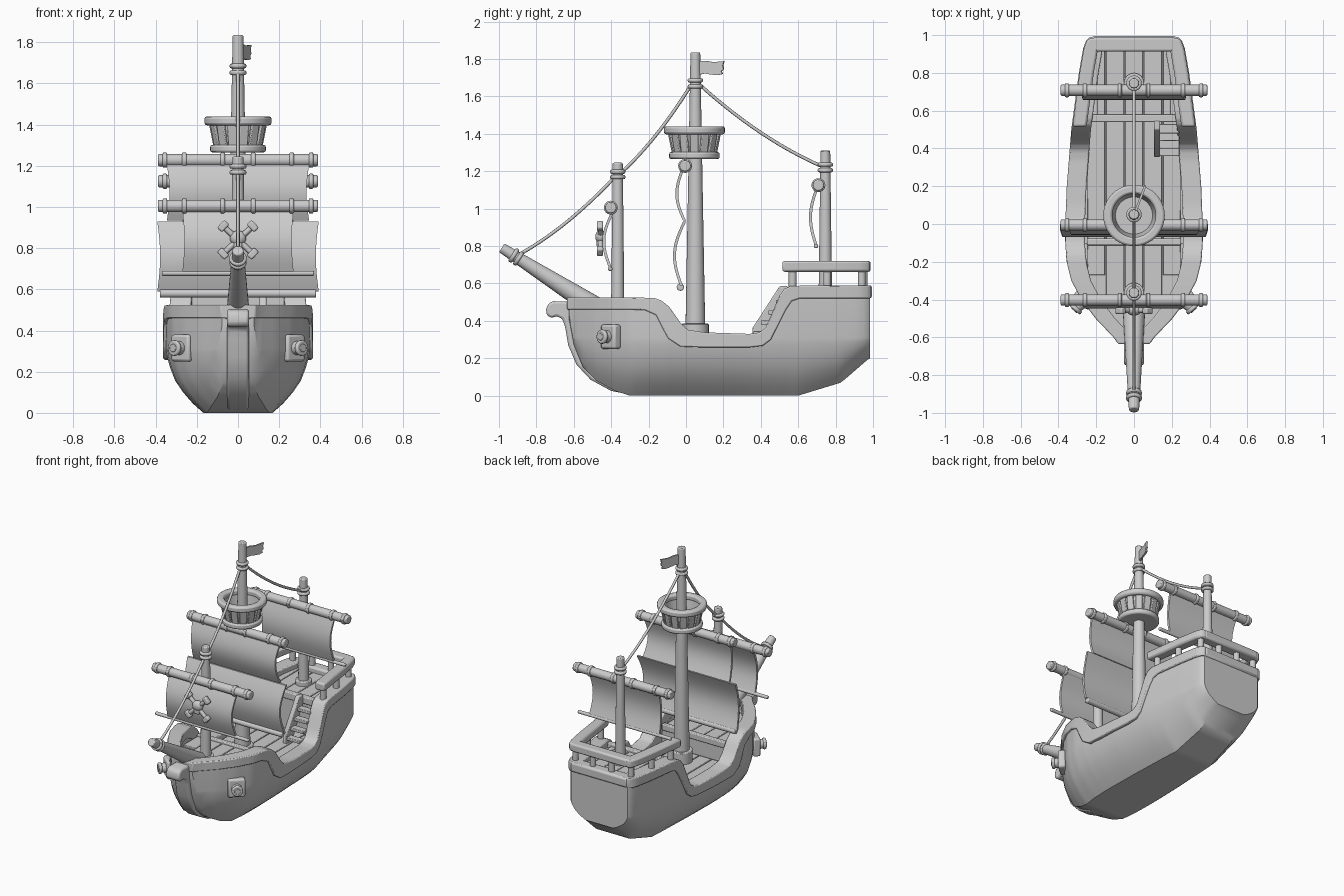
import bpy, bmesh, math
from mathutils import Vector, Matrix

if "Cube" in bpy.data.objects:
    bpy.data.objects.remove(bpy.data.objects["Cube"])


def lerp_table(tab, t):
    if t <= tab[0][0]:
        return tab[0][1]
    for (a, va), (b, vb) in zip(tab, tab[1:]):
        if t <= b:
            return va + (vb - va) * (t - a) / (b - a)
    return tab[-1][1]


def make(name, bm, bevel=0.0, mirror=False, angle=35, segs=2):
    bmesh.ops.recalc_face_normals(bm, faces=bm.faces)
    me = bpy.data.meshes.new(name)
    bm.to_mesh(me)
    bm.free()
    ob = bpy.data.objects.new(name, me)
    bpy.context.collection.objects.link(ob)
    bpy.ops.object.select_all(action='DESELECT')
    ob.select_set(True)
    bpy.context.view_layer.objects.active = ob
    bpy.ops.object.shade_smooth_by_angle(angle=math.radians(angle))
    if mirror:
        ob.modifiers.new("mirror", 'MIRROR')
    if bevel:
        m = ob.modifiers.new("bevel", 'BEVEL')
        m.width, m.segments, m.limit_method = bevel, segs, 'ANGLE'
        m.angle_limit = math.radians(40)
    return ob


def loft(name, rings, cap=True, **kw):
    bm = bmesh.new()
    vs = [[bm.verts.new(p) for p in r] for r in rings]
    n = len(rings[0])
    for a, b in zip(vs, vs[1:]):
        for i in range(n):
            bm.faces.new((a[i], a[(i + 1) % n], b[(i + 1) % n], b[i]))
    if cap:
        bm.faces.new(vs[0])
        bm.faces.new(vs[-1])
    return make(name, bm, **kw)


def prism(name, pts, x0, x1, **kw):
    return loft(name, [[(x, y, z) for y, z in pts] for x in (x0, x1)], **kw)


def box(name, c, s, rot=None, bevel=0.006, **kw):
    bm = bmesh.new()
    m = Matrix.Translation(c) @ (rot or Matrix()) @ Matrix.Diagonal((*s, 1))
    bmesh.ops.create_cube(bm, size=1, matrix=m)
    return make(name, bm, bevel, **kw)


def rod(name, a, b, r1, r2=None, n=24, bevel=0.006, **kw):
    a, b = Vector(a), Vector(b)
    d = b - a
    m = Matrix.Translation((a + b) / 2) @ d.to_track_quat('Z', 'Y').to_matrix().to_4x4()
    bm = bmesh.new()
    bmesh.ops.create_cone(bm, cap_ends=True, segments=n, radius1=r1,
                          radius2=r1 if r2 is None else r2, depth=d.length, matrix=m)
    return make(name, bm, bevel, **kw)


def lathe(name, prof, y, n=40, **kw):
    rings = [[(r * math.cos(k * math.tau / n), y + r * math.sin(k * math.tau / n), z)
              for r, z in prof] for k in range(n + 1)]
    ob = loft(name, rings, cap=False, **kw)
    bm = bmesh.new()
    bm.from_mesh(ob.data)
    bmesh.ops.remove_doubles(bm, verts=bm.verts, dist=1e-5)
    bm.to_mesh(ob.data)
    bm.free()
    return ob


# Hull shape tables: half width, keel height and rim edges along y
WIDTH = [(-.635, .07), (-.6, .095), (-.5, .19), (-.4, .265), (-.3, .318), (-.2, .343), (-.1, .35),
         (0, .35), (.2, .342), (.5, .318), (.8, .278), (.93, .255), (.97, .24), (.995, .215)]
KEEL = [(-.62, .40), (-.6, .27), (-.55, .15), (-.48, .08), (-.38, .025), (-.3, 0),
        (.6, 0), (.83, .07), (.98, .2)]
RIM = [(-.635, .525, -.635, .46), (-.3, .525, -.3, .46), (-.17, .522, -.22, .457),
       (-.13, .507, -.16, .43), (-.09, .475, -.125, .36), (-.03, .39, -.095, .305), (.01, .352, -.03, .262),
       (.1, .338, .08, .258), (.34, .33, .34, .258), (.39, .337, .41, .266), (.425, .362, .455, .30),
       (.5, .535, .535, .46), (.525, .57, .565, .505), (.56, .587, .61, .52), (.97, .59, .97, .52),
       (.99, .59, .99, .52)]
half_w = lambda y: lerp_table(WIDTH, y)
MID = [((a + c) / 2, (b + d) / 2) for a, b, c, d in RIM]
deck_z = lambda y: .42 if y < -.1 else (.29 if y < .555 else .54)


def section(y):
    w, zb, top = half_w(y), lerp_table(KEEL, y), lerp_table(MID, y)
    zr = max(.31, zb + .03)
    wi, dz = max(w - .085, .01), min(deck_z(y), top + .02)
    h = [(0, zb)] + [(w * f, zb + (zr - zb) * g) for f, g in
                     ((.48, 0), (.63, .15), (.76, .32), (.87, .5), (.94, .7), (.985, .88), (1, 1))]
    h += [(w, top), (wi, top), (wi, dz), (0, dz)]
    return [(x, y, z) for x, z in h] + [(-x, y, z) for x, z in h[-2:0:-1]]


ys = [-.625 + i * .025 for i in range(64)] + [-.1005, -.0995, .5545, .5555, .97, .985]
loft("hull", [section(y) for y in sorted(ys)], angle=30)

# Rim band along the sheer line, closed across the stern
rim = []
for p, q in zip(RIM, RIM[1:]):
    k = 10 if q[0] - p[0] > .2 else 3
    rim += [[a + (b - a) * i / k for a, b in zip(p, q)] for i in range(k)]
rim.append(RIM[-1])
loft("rim_band", [[(half_w(a) + .014, a, b), (half_w(c) + .014, c, d),
                   (max(half_w(c) - .09, .002), c, d), (max(half_w(a) - .09, .002), a, b)]
                  for a, b, c, d in rim], bevel=.014, mirror=True)
box("stern_rim", (0, .955, .555), (.45, .08, .07), bevel=.014)
box("bow_rim", (0, -.605, .49), (.14, .06, .07), bevel=.014)

# Stem with scroll
prism("stem", [(-.58, .5), (-.71, .505), (-.738, .49), (-.748, .46), (-.745, .43), (-.72, .415), (-.69, .425),
               (-.66, .41), (-.645, .36), (-.63, .27), (-.585, .165), (-.51, .085), (-.4, .025),
               (-.27, 0), (-.3, .06), (-.5, .2), (-.55, .4)], -.053, .053, bevel=.012)

# Deck planks
for i in range(-2, 3):
    x = i * .1
    for part, y0, y1, z in (("fore", (-.55, -.43, -.27)[abs(i)], -.09, .42),
                            ("main", -.08, .55, .29), ("aft", .56, .92, .54)):
        w = .094 if part != "aft" or abs(i) < 2 else .04
        box(f"{part}_plank", (x - math.copysign(.027, i) * (w < .09), (y0 + y1) / 2, z),
            (w, y1 - y0, .024), bevel=.004)
box("aft_deck_beam", (0, .56, .545), (.46, .04, .05))
box("fore_deck_beam", (0, -.095, .425), (.5, .035, .045))

# Stairs to the aft deck
for i in range(4):
    box("stair_step", (.185, .385 + i * .04, .335 + i * .055), (.11, .05, .022), bevel=.004)
prism("stair_stringer", [(.355, .29), (.355, .36), (.5, .585), (.545, .585), (.545, .52), (.42, .29)],
      .105, .138, bevel=.006)

# Stern rail with posts
loft("rail_side", [[(half_w(y) + a, y, z) for a, z in ((.01, .72), (.01, .662), (-.065, .662), (-.065, .72))]
                   for y in (.515, .65, .8, .93, .97, .985)], bevel=.012, mirror=True)
box("rail_back", (0, .95, .691), (.44, .075, .058), bevel=.012)
for y in (.57, .755, .94):
    x = half_w(y) - .03
    for s in (-1, 1):
        rod("rail_post", (s * x, y, .57), (s * x, y, .68), .021, n=16)
for x in (-.075, .075):
    rod("rail_post", (x, .95, .57), (x, .95, .68), .021, n=16)

# Masts: y, foot, top, radii, band heights
for name, y, z0, z1, r0, r1, bands in (("fore", -.365, .42, 1.245, .036, .027, (1.168, 1.197)),
                                       ("main", .05, .29, 1.835, .054, .026, (1.652, 1.685)),
                                       ("mizzen", .745, .54, 1.31, .036, .026, (1.205, 1.235))):
    rod(name + "_mast", (0, y, z0), (0, y, z1), r0, r1)
    rod(name + "_mast_foot", (0, y, z0), (0, y, z0 + (.095 if name == "main" else .045)), r0 + .018)
    for z in bands:
        rod(name + "_mast_band", (0, y, z - .011), (0, y, z + .011), .041, bevel=.008)

# Bowsprit
tip, root = Vector((0, -.985, .79)), Vector((0, -.45, .45))
rod("bowsprit", root, tip, .06, .027)
d = (root - tip).normalized()
for t in (.075, .105):
    rod("bowsprit_band", tip + d * (t - .01), tip + d * (t + .012), .042, bevel=.007)

# Yards with bands, and thin lower spars
for name, y, z, (by, bz, br, bx) in (("fore", -.402, 1.005, (-.405, .678, .012, .37)),
                                     ("main", -.005, 1.228, (-.03, .58, .02, .38)),
                                     ("mizzen", .708, 1.125, (.695, .8, .012, .37))):
    rod(name + "_yard", (-.388, y, z), (.388, y, z), .03)
    for x in (-.355, -.26, -.075, .075, .26, .355):
        rod(name + "_yard_band", (x - .011, y, z), (x + .011, y, z), .037, bevel=.006)
    rod(name + "_spar", (-bx, by, bz), (bx, by, bz), br, n=16)


def sail(name, top, bottom, hw, bulge, nx=8, nz=14):
    rings = []
    for j in range(nz + 1):
        t = j / nz
        y = top[0] + (bottom[0] - top[0]) * t - bulge * math.sin(math.pi * t)
        w = hw * (1 - .035 * math.sin(math.pi * t))
        row = [(-w + 2 * w * i / nx, y, top[1] + (bottom[1] - top[1]) * t) for i in range(nx + 1)]
        rings.append([(x, y - .008, z) for x, y, z in row] + [(x, y + .008, z) for x, y, z in row[::-1]])
    loft(name, rings)


sail("fore_sail", (-.39, .985), (-.405, .685), .27, .042)
sail("main_upper_sail", (-.02, 1.205), (-.008, .935), .345, .035)
sail("main_lower_sail", (-.008, .93), (-.025, .59), .392, .045)
sail("mizzen_sail", (.7, 1.11), (.695, .805), .28, .032)

# Skull and crossbones on the fore sail
for s in (-1, 1):
    rod("bone", (-.07 * s, -.457, .775), (.07 * s, -.457, .905), .014, n=12)
    for e in (-1, 1):
        box("bone_end", (.072 * s * e, -.46, .84 + .067 * e), (.034, .034, .052),
            Matrix.Rotation(-s * .75, 4, 'Y'), bevel=.008)
bm = bmesh.new()
bmesh.ops.create_uvsphere(bm, u_segments=20, v_segments=12, radius=1,
                          matrix=Matrix.Translation((0, -.457, .85)) @ Matrix.Diagonal((.04, .028, .036, 1)))
make("skull", bm)
box("skull_jaw", (0, -.46, .812), (.04, .036, .035), bevel=.008)

# Crow's nest
NY = .045
lathe("nest_floor", [(.02, 1.265), (.135, 1.265), (.135, 1.302), (.02, 1.302)], NY, bevel=.01)
lathe("nest_wall", [(.106, 1.29), (.128, 1.41), (.118, 1.41), (.096, 1.29)], NY)
lathe("nest_rim", [(.115, 1.397), (.163, 1.397), (.163, 1.44), (.115, 1.44)], NY, bevel=.012)
for k in range(14):
    turn = Matrix.Rotation(k * math.tau / 14, 4, 'Z')
    c = Vector((0, NY, 1.348)) + turn @ Vector((.123, 0, 0))
    box("nest_stave", c, (.014, .045, .115), turn @ Matrix.Rotation(.2, 4, 'Y'), bevel=.004)

# Torn flag
flag = prism("flag", [(.02, 1.715), (.06, 1.722), (.1, 1.716), (.135, 1.713), (.162, 1.72), (.155, 1.735),
                      (.168, 1.745), (.163, 1.765), (.17, 1.788), (.11, 1.783), (.06, 1.79), (.02, 1.787)],
             -.006, .006)
flag.location, flag.rotation_euler.z = (0, .045, 0), -.36


# Rigging ropes
def rope(a, b, sag, n=14):
    a, b = Vector(a), Vector(b)
    cu = bpy.data.curves.new("rope", 'CURVE')
    cu.dimensions, cu.bevel_depth, cu.bevel_resolution = '3D', .009, 2
    sp = cu.splines.new('POLY')
    sp.points.add(n)
    for i in range(n + 1):
        t = i / n
        sp.points[i].co = (*(a.lerp(b, t) - Vector((0, 0, sag * 4 * t * (1 - t)))), 1)
    bpy.context.collection.objects.link(bpy.data.objects.new("rope", cu))


rope((0, .03, 1.665), (0, -.36, 1.18), .035)
rope((0, -.37, 1.18), (0, -.9, .75), .035)
rope((0, .07, 1.665), (0, .74, 1.22), .04)

# Gun ports on both bows
for s in (-1, 1):
    nrm = Vector((s * .66, -.75, 0)).normalized()
    rot = Matrix.Rotation(math.atan2(nrm.y, nrm.x), 4, 'Z')
    c = Vector((s * .268, -.402, .315))
    box("port_plate", c, (.05, .115, .13), rot, bevel=.012)
    rod("cannon", c, c + nrm * .06, .036, .03)
    rod("cannon_muzzle", c + nrm * .05, c + nrm * .072, .038, bevel=.007)
    rod("cannon_bore", c + nrm * .06, c + nrm * .076, .02, bevel=.003)
